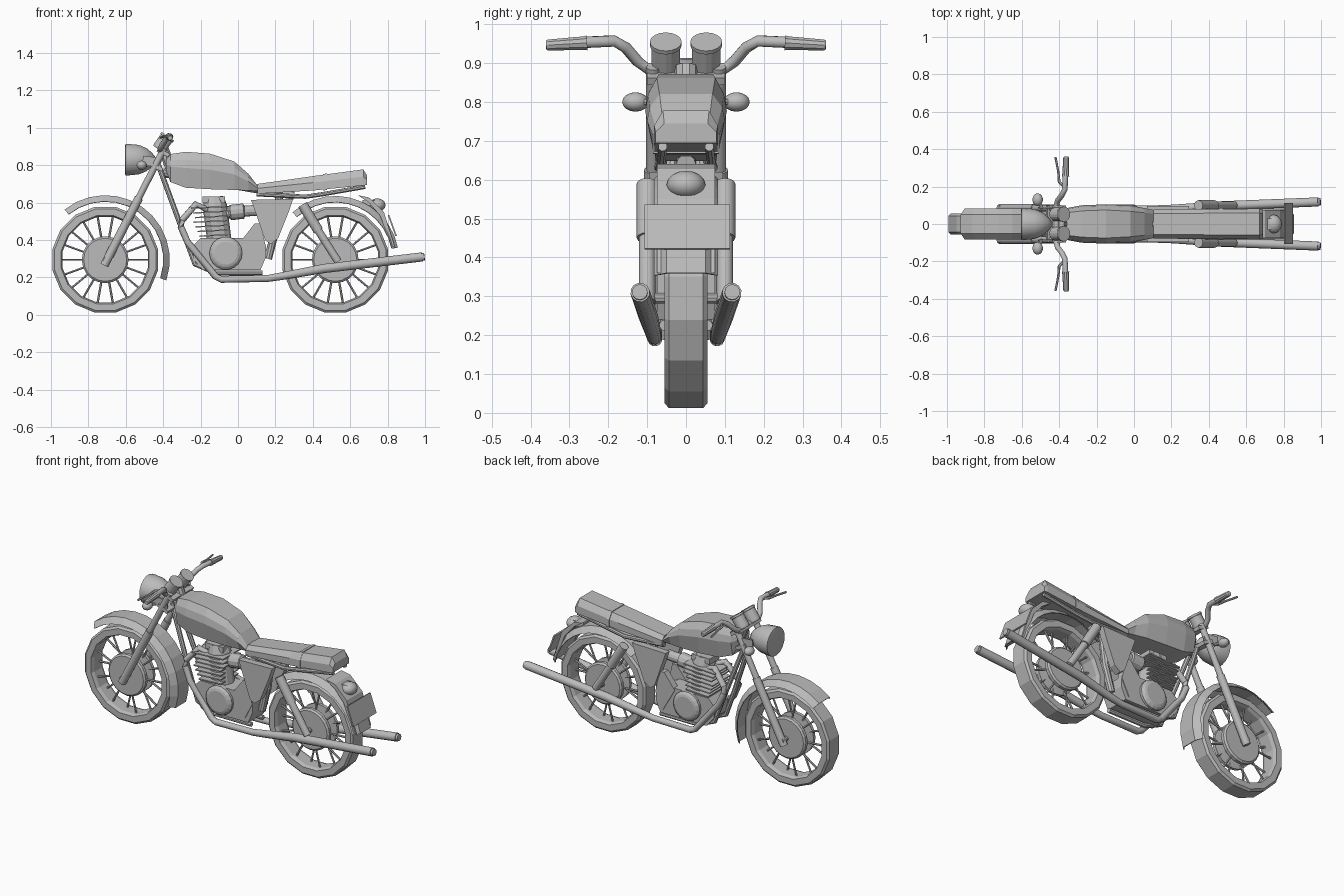
import bpy, bmesh
from math import sin, cos, pi, radians
from mathutils import Vector, Matrix

old = bpy.data.objects.get("Cube")
if old:
    bpy.data.objects.remove(old)

grey = bpy.data.materials.new("plain grey")
grey.use_nodes = True
grey.diffuse_color = (0.5, 0.5, 0.5, 1)
grey.node_tree.nodes["Principled BSDF"].inputs["Base Color"].default_value = (0.5, 0.5, 0.5, 1)


def add(name, bm):
    bmesh.ops.recalc_face_normals(bm, faces=bm.faces)
    me = bpy.data.meshes.new(name)
    bm.to_mesh(me)
    bm.free()
    me.materials.append(grey)
    ob = bpy.data.objects.new(name, me)
    bpy.context.collection.objects.link(ob)
    return ob


def loft(name, rings, loop=False):
    """Skin a list of equal rings, closing the row into a loop or capping its ends."""
    bm = bmesh.new()
    rows = [[bm.verts.new(p) for p in ring] for ring in rings]
    n = len(rows[0])
    for a, b in zip(rows, rows[1:] + rows[:1] if loop else rows[1:]):
        for i in range(n):
            j = (i + 1) % n
            bm.faces.new((a[i], a[j], b[j], b[i]))
    if not loop:
        bm.faces.new(rows[0])
        bm.faces.new(rows[-1])
    return add(name, bm)


def lathe(name, a, b, profile, sides=16, sx=1):
    """Spin (distance fraction, radius) pairs around the axis a to b."""
    a, b = Vector(a), Vector(b)
    q = (b - a).to_track_quat('Z', 'Y')
    ring = lambda t, r: [a.lerp(b, t) + q @ Vector((sx * r * cos(2 * pi * i / sides),
                         r * sin(2 * pi * i / sides), 0)) for i in range(sides)]
    return loft(name, [ring(t, r) for t, r in profile])


def rod(name, a, b, r, sides=10):
    return lathe(name, a, b, [(0, r), (1, r)], sides)


def tube(name, pts, radii, sides=10):
    """Round pipe along a bent path."""
    pts = [Vector(p) for p in pts]
    rings = []
    for i, p in enumerate(pts):
        d = (pts[min(i + 1, len(pts) - 1)] - pts[max(i - 1, 0)]).normalized()
        u = d.cross(Vector((0.1, 0.3, 1))).normalized()
        v = d.cross(u)
        rings.append([p + radii[i] * (u * cos(2 * pi * k / sides) + v * sin(2 * pi * k / sides))
                      for k in range(sides)])
    return loft(name, rings)


def plate(name, outline, y0, y1):
    return loft(name, [[(x, y, z) for x, z in outline] for y in (y0, y1)])


def box(name, c, size, tilt=0):
    bm = bmesh.new()
    m = Matrix.Translation(c) @ Matrix.Rotation(radians(tilt), 4, 'Y') @ Matrix.Diagonal((*size, 1))
    bmesh.ops.create_cube(bm, size=1, matrix=m)
    return add(name, bm)


def ball(name, c, size):
    bm = bmesh.new()
    bmesh.ops.create_uvsphere(bm, u_segments=14, v_segments=8, radius=1,
                              matrix=Matrix.Translation(c) @ Matrix.Diagonal((*size, 1)))
    return add(name, bm)


def arc(name, cx, cz, section, angles, loop=False):
    """Sweep a (y, radius) section around a wheel axle."""
    return loft(name, [[(cx + r * cos(radians(a)), y, cz + r * sin(radians(a))) for y, r in section]
                       for a in angles], loop)


# Wheels
AXLE = 0.295
TYRE = [(-.055, .24), (-.055, .276), (-.044, .288), (.044, .288), (.055, .276), (.055, .24), (.035, .232), (-.035, .232)]
for side, x in (("front", -0.71), ("rear", 0.52)):
    arc(side + "_tyre", x, AXLE, TYRE, [i * 22.5 + 11.25 for i in range(16)], True)
    lathe(side + "_hub", (x, -.055, AXLE), (x, .055, AXLE),
          [(0, .115), (.08, .125), (.25, .125), (.3, .07), (.7, .07), (.75, .125), (.92, .125), (1, .115)], 20)
    rod(side + "_axle", (x, -.1, AXLE), (x, .1, AXLE), .014)
    for i in range(18):
        a = 2 * pi * i / 18
        y = .03 if i % 2 else -.03
        rod(side + "_spoke", (x + .1 * cos(a), y, AXLE + .1 * sin(a)),
            (x + .24 * cos(a), y * .5, AXLE + .24 * sin(a)), .006, 6)

# Mudguards
GUARD = [(-.082, .312), (-.05, .345), (.05, .345), (.082, .312), (.076, .31), (.047, .337), (-.047, .337), (-.076, .31)]
arc("front_mudguard", -.71, AXLE, GUARD, [129 - 12.3 * i for i in range(13)])
arc("rear_mudguard", .52, AXLE, [(y, r - .004) for y, r in GUARD], [132 - 11 * i for i in range(12)])
plate("mudguard_tail", [(.64, .64), (.70, .628), (.78, .55), (.84, .36), (.82, .37), (.76, .53), (.70, .60)], -.075, .075)
box("rear_plate", (.825, .003, .478), (.008, .22, .12), -20)
ball("tail_light", (.745, 0, .587), (.045, .05, .036))
box("tail_light_bracket", (.71, 0, .60), (.09, .06, .03), 0)

# Fuel tank: x, bottom z, top z, half width, half width of the top
TANK = [(-.385, .77, .83, .06, .04), (-.36, .71, .86, .085, .06), (-.28, .68, .872, .1, .07),
        (-.15, .672, .862, .105, .075), (-.02, .668, .82, .1, .068), (.055, .665, .755, .085, .06), (.105, .662, .69, .075, .055)]
loft("fuel_tank", [[(x, -w * .8, b), (x, -w, b + (t - b) * .55), (x, -w * .93, b + (t - b) * .78), (x, -v, t),
                    (x, v, t), (x, w * .93, b + (t - b) * .78), (x, w, b + (t - b) * .55), (x, w * .8, b)]
                   for x, b, t, w, v in TANK])

# Seat and its strap
def seat_ring(x, b, t, w, g=0):
    m = b + (t - b) * .55
    return [(x, -w - g, b - g), (x, -w - g, m), (x, -w * .72, t + g), (x, w * .72, t + g), (x, w + g, m), (x, w + g, b - g)]

loft("seat", [seat_ring(.105, .648, .70, .078), seat_ring(.4, .665, .742, .08),
              seat_ring(.67, .692, .778, .082), seat_ring(.69, .695, .745, .078)])
loft("seat_strap", [seat_ring(.455, .67, .749, .081, .004), seat_ring(.475, .671, .752, .081, .004)])

# Headlight, facing forward
lathe("headlight", (-.605, 0, .83), (-.44, 0, .83),
      [(0, .072), (.02, .085), (.14, .085), (.45, .08), (.7, .063), (.88, .038), (1, .012)], 18)
rod("steering_head", (-.40, 0, .89), (-.335, 0, .72), .03)
box("top_yoke", (-.40, 0, .868), (.07, .2, .02), 25)
box("lower_yoke", (-.435, 0, .79), (.07, .2, .02), 25)

# Engine
CASE = [(-.24, .30), (-.19, .24), (.12, .24), (.15, .31), (.15, .37), (.07, .41), (-.2, .41), (-.24, .37)]
plate("crankcase", CASE, -.075, .075)
lathe("cylinder", (-.10, 0, .4), (-.13, 0, .63), [(0, .065), (.8, .065), (1, .05)], 12)
for i in range(7):
    z = .425 + i * .025
    box("cooling_fin", (-.13 - .006 * i % .02, 0, z), (.15 + .01 * i, .17, .007), -3)
box("rocker_cover", (-.13, 0, .615), (.12, .09, .035))
tube("carburettor", [(-.08, 0, .54), (-.05, 0, .545), (-.04, 0, .547), (.03, 0, .555), (.035, 0, .555), (.12, 0, .56)],
     [.03, .03, .042, .042, .03, .03], 12)
rod("backbone_tube", (-.4, 0, .76), (.3, 0, .64), .025)
tube("rear_loop", [(.16, 0, .3), (.2, 0, .45), (.22, 0, .63)], [.022, .022, .022])

# Mirrored parts
for s, n in ((1, "left"), (-1, "right")):
    rod(n + "_fork_stanchion", (-.395, .085 * s, .89), (-.57, .085 * s, .55), .018, 12)
    rod(n + "_fork_slider", (-.53, .085 * s, .625), (-.715, .085 * s, .265), .023, 12)
    box(n + "_headlight_bracket", (-.46, .088 * s, .82), (.10, .008, .05), 5)
    ball(n + "_indicator", (-.515, .13 * s, .80), (.028, .034, .025))
    rod(n + "_indicator_stalk", (-.49, .08 * s, .80), (-.515, .13 * s, .80), .009, 8)
    lathe(n + "_gauge", (-.425, .052 * s, .885), (-.375, .052 * s, .955), [(0, .034), (.1, .037), (.85, .037), (.87, .041), (1, .041)], 16)
    tube(n + "_handlebar", [(-.415, 0, .886), (-.415, .1 * s, .886), (-.408, .125 * s, .905), (-.385, .155 * s, .94),
                            (-.37, .185 * s, .957), (-.366, .27 * s, .953)], [.015] * 6)
    lathe(n + "_grip", (-.366, .255 * s, .952), (-.363, .36 * s, .946), [(0, .02), (.1, .018), (.95, .015), (1, .012)], 10)
    tube(n + "_lever", [(-.375, .2 * s, .955), (-.40, .225 * s, .955), (-.405, .28 * s, .95), (-.42, .358 * s, .946)],
         [.007, .008, .006, .006], 6)
    tube(n + "_down_tube", [(-.425, .025 * s, .80), (-.3, .05 * s, .46), (-.23, .055 * s, .27), (-.12, .055 * s, .225),
                            (.13, .055 * s, .225)], [.014] * 5, 8)
    tube(n + "_exhaust", [(-.16, .03 * s, .56), (-.225, .05 * s, .592), (-.3, .066 * s, .505), (-.305, .07 * s, .47), (-.27, .074 * s, .39),
                          (-.12, .08 * s, .205), (-.09, .08 * s, .19), (.16, .082 * s, .195), (.24, .085 * s, .208),
                          (.46, .097 * s, .248), (.985, .118 * s, .31)],
         [.016, .018, .018, .018, .018, .018, .019, .019, .021, .025, .025], 12)
    rod(n + "_exhaust_tip", (.97, .118 * s, .308), (.997, .119 * s, .311), .02, 12)
    lathe(n + "_engine_cover", (-.065, .06 * s, .33), (-.065, .105 * s, .33), [(0, .088), (.65, .088), (.9, .075), (1, .062)], 18)
    plate(n + "_side_cover", [(.07, .615), (.295, .62), (.275, .56), (.215, .41), (.175, .378), (.145, .40)], .055 * s, .095 * s)
    plate(n + "_gearbox_cover", [(.02, .40), (.09, .49), (.12, .49), (.15, .36), (.10, .26)], .04 * s, .08 * s)
    rod(n + "_shock_upper", (.345, .1 * s, .59), (.43, .1 * s, .45), .027, 12)
    rod(n + "_shock_lower", (.43, .1 * s, .45), (.535, .1 * s, .285), .021, 12)
    tube(n + "_seat_rail", [(.1, .06 * s, .645), (.36, .07 * s, .632), (.45, .065 * s, .645), (.68, .06 * s, .685)], [.012] * 4, 8)

# Soften the round parts only
for ob in bpy.context.collection.objects:
    if ob.type == 'MESH' and any(k in ob.name for k in ("headlight", "indicator", "tail_light", "handlebar", "fork", "exhaust", "shock")):
        bpy.ops.object.select_all(action='DESELECT')
        ob.select_set(True)
        bpy.context.view_layer.objects.active = ob
        bpy.ops.object.shade_smooth_by_angle(angle=radians(40))
